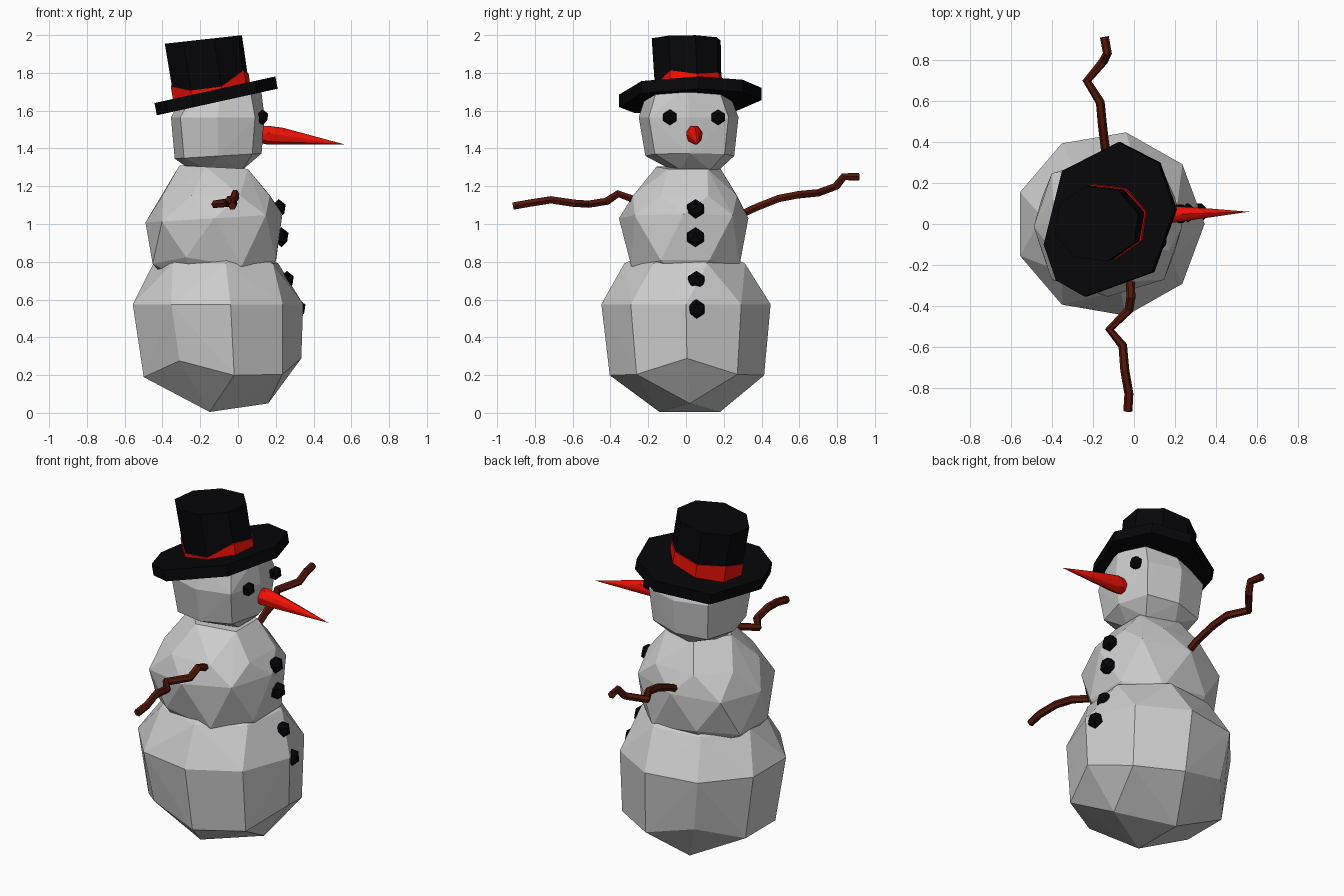
import bpy, bmesh, math
from mathutils import Vector

if "Cube" in bpy.data.objects:
    bpy.data.objects.remove(bpy.data.objects["Cube"])


def material(name, rgb):
    m = bpy.data.materials.new(name)
    m.diffuse_color = (*rgb, 1)
    m.use_nodes = True
    m.node_tree.nodes["Principled BSDF"].inputs["Base Color"].default_value = m.diffuse_color
    return m


BLACK = material("black", (0.002, 0.002, 0.003))
RED = material("red", (0.9, 0.006, 0.002))
BROWN = material("brown", (0.09, 0.009, 0.003))


def add(name, bm, mat=None):
    bmesh.ops.recalc_face_normals(bm, faces=bm.faces)
    me = bpy.data.meshes.new(name)
    bm.to_mesh(me)
    bm.free()
    ob = bpy.data.objects.new(name, me)
    bpy.context.collection.objects.link(ob)
    if mat:
        me.materials.append(mat)
    return ob


def ring(z, x0, x1, y0, y1, n, phase=0, slope=0, wave=0, square=1):
    """Polygon ring filling an x/y box, tilted along x, with z waves; square < 1 makes it boxier."""
    pts = []
    for i in range(n):
        a = math.radians(phase) + i * math.tau / n
        c, s = (math.copysign(abs(t) ** square, t) for t in (math.cos(a), math.sin(a)))
        dx = (x1 - x0) / 2 * c
        pts.append(Vector(((x0 + x1) / 2 + dx, (y0 + y1) / 2 + (y1 - y0) / 2 * s,
                           z + slope * dx + wave * math.cos(3 * a))))
    return pts


def hull(name, points, mat=None):
    bm = bmesh.new()
    for p in points:
        bm.verts.new(p)
    bmesh.ops.convex_hull(bm, input=bm.verts)
    bmesh.ops.delete(bm, geom=[v for v in bm.verts if not v.link_faces], context='VERTS')
    return add(name, bm, mat)


def ball(name, rings):
    return hull(name, [p for r in rings for p in ring(*r)])


# Snow balls, faceted by stacked irregular rings
ball("bottom_ball", [
    (0.02, -0.254, 0.16, -0.165, 0.205, 3, 0, 0.145),
    (0.225, -0.525, 0.335, -0.41, 0.42, 9, 0, 0.02, 0.055),
    (0.575, -0.585, 0.345, -0.455, 0.455, 9, 0, 0.0),
    (0.79, -0.45, 0.235, -0.33, 0.33, 7, 20, 0.0),
    (0.86, -0.32, 0.10, -0.19, 0.19, 5, 0, 0.0)])
ball("middle_ball", [
    (0.68, -0.36, 0.14, -0.22, 0.22, 6, 0, 0.0),
    (0.80, -0.475, 0.225, -0.31, 0.305, 8, 22, 0.0, 0.025, 0.9),
    (1.03, -0.49, 0.235, -0.355, 0.33, 8, 0, 0.06, 0.0, 0.8),
    (1.15, -0.42, 0.19, -0.30, 0.29, 8, 22, 0.0, 0.0, 0.9),
    (1.30, -0.31, 0.09, -0.165, 0.185, 5, 36, -0.05)])
ball("head", [
    (1.285, -0.25, 0.05, -0.08, 0.18, 5, 36, 0.0),
    (1.36, -0.335, 0.125, -0.215, 0.255, 8, 0, 0.06, 0.0, 0.7),
    (1.565, -0.355, 0.14, -0.25, 0.278, 8, 0, 0.0, 0.0, 0.65),
    (1.69, -0.31, 0.12, -0.21, 0.23, 8, 0, 0.2, 0.0, 0.9)])

# Hat brim: irregular octagon on a tilted plane
outline = [(-0.065, 0.4), (0.13, 0.3), (0.21, 0.07), (0.1, -0.235),
           (-0.23, -0.355), (-0.37, -0.275), (-0.43, -0.1), (-0.34, 0.26)]
hull("hat_brim", [(x - 0.012 * k, y, 1.735 + 0.22 * x - 0.065 * (1 - k))
                  for x, y in outline for k in (0, 1)], BLACK)

# Hat crown
base = ring(1.70, -0.345, 0.065, -0.17, 0.195, 8, 15, 0.22)
top = ring(1.977, -0.395, 0.028, -0.188, 0.19, 8, 15, 0.11)
hull("hat_crown", base + top, BLACK)

# Hat band: uneven strip just outside the crown
heights = [0.2, 0.3, 0.3, 0.35, 0.24, 0.1, 0.06, 0.29]
bm = bmesh.new()
rows = []
for b, t, h in zip(base, top, heights):
    row = []
    for k in (0, h):
        p = b.lerp(t, k)
        c = Vector((-0.14, 0.01, p.z)).lerp(Vector((-0.185, 0.0, p.z)), k)
        row.append(bm.verts.new(c + (p - c) * 1.03))
    row.append(bm.verts.new(b.lerp(t, h)))
    rows.append(row)
for i in range(8):
    a, b = rows[i], rows[(i + 1) % 8]
    for k in (0, 1):
        bm.faces.new((a[k], b[k], b[k + 1], a[k + 1]))
add("hat_band", bm, RED)

# Carrot nose: tapering twisted rings
pts = [Vector((0.562, 0.06, 1.422))]
for x, y, z, r, twist in [(0.10, 0.04, 1.475, 0.045, 0), (0.16, 0.045, 1.472, 0.052, 15),
                          (0.24, 0.05, 1.467, 0.042, 40), (0.36, 0.055, 1.45, 0.026, 65)]:
    for i in range(7):
        a = math.radians(twist) + i * math.tau / 7
        pts.append(Vector((x, y + 0.85 * r * math.cos(a), z + r * math.sin(a))))
hull("carrot_nose", pts, RED)


# Coal eyes and buttons
def coal(name, loc, r):
    bm = bmesh.new()
    bmesh.ops.create_icosphere(bm, subdivisions=1, radius=r)
    bmesh.ops.scale(bm, vec=(0.8, 1, 1), verts=bm.verts)
    bmesh.ops.translate(bm, vec=loc, verts=bm.verts)
    add(name, bm, BLACK)


for y in (-0.085, 0.17):
    coal("eye", (0.13, y, 1.565), 0.042)
for x, y, z in [(0.215, 0.05, 1.08), (0.23, 0.05, 0.93), (0.258, 0.055, 0.70), (0.32, 0.055, 0.55)]:
    coal("button", (x, y, z), 0.052)


# Crooked stick arms
def arm(name, path):
    cu = bpy.data.curves.new(name, 'CURVE')
    cu.dimensions = '3D'
    cu.bevel_depth = 0.022
    cu.bevel_resolution = 1
    cu.use_fill_caps = True
    sp = cu.splines.new('POLY')
    sp.points.add(len(path) - 1)
    for p, co in zip(sp.points, path):
        p.co = (*co, 1)
    tmp = bpy.data.objects.new(name + "_path", cu)
    bpy.context.collection.objects.link(tmp)
    bpy.context.view_layer.update()
    me = bpy.data.meshes.new_from_object(tmp.evaluated_get(bpy.context.evaluated_depsgraph_get()))
    bpy.data.objects.remove(tmp)
    for f in me.polygons:
        f.use_smooth = False
    me.materials.clear()
    me.materials.append(BROWN)
    bpy.context.collection.objects.link(bpy.data.objects.new(name, me))


arm("left_arm", [(-0.14, 0.25, 1.03), (-0.14, 0.365, 1.085), (-0.155, 0.49, 1.135), (-0.165, 0.595, 1.155),
                 (-0.23, 0.70, 1.165), (-0.15, 0.795, 1.20), (-0.13, 0.835, 1.25), (-0.145, 0.915, 1.25)])
arm("right_arm", [(-0.02, -0.22, 1.11), (-0.015, -0.36, 1.16), (-0.025, -0.42, 1.12), (-0.12, -0.515, 1.105),
                  (-0.055, -0.595, 1.11), (-0.045, -0.715, 1.128), (-0.025, -0.83, 1.11), (-0.03, -0.915, 1.095)])
